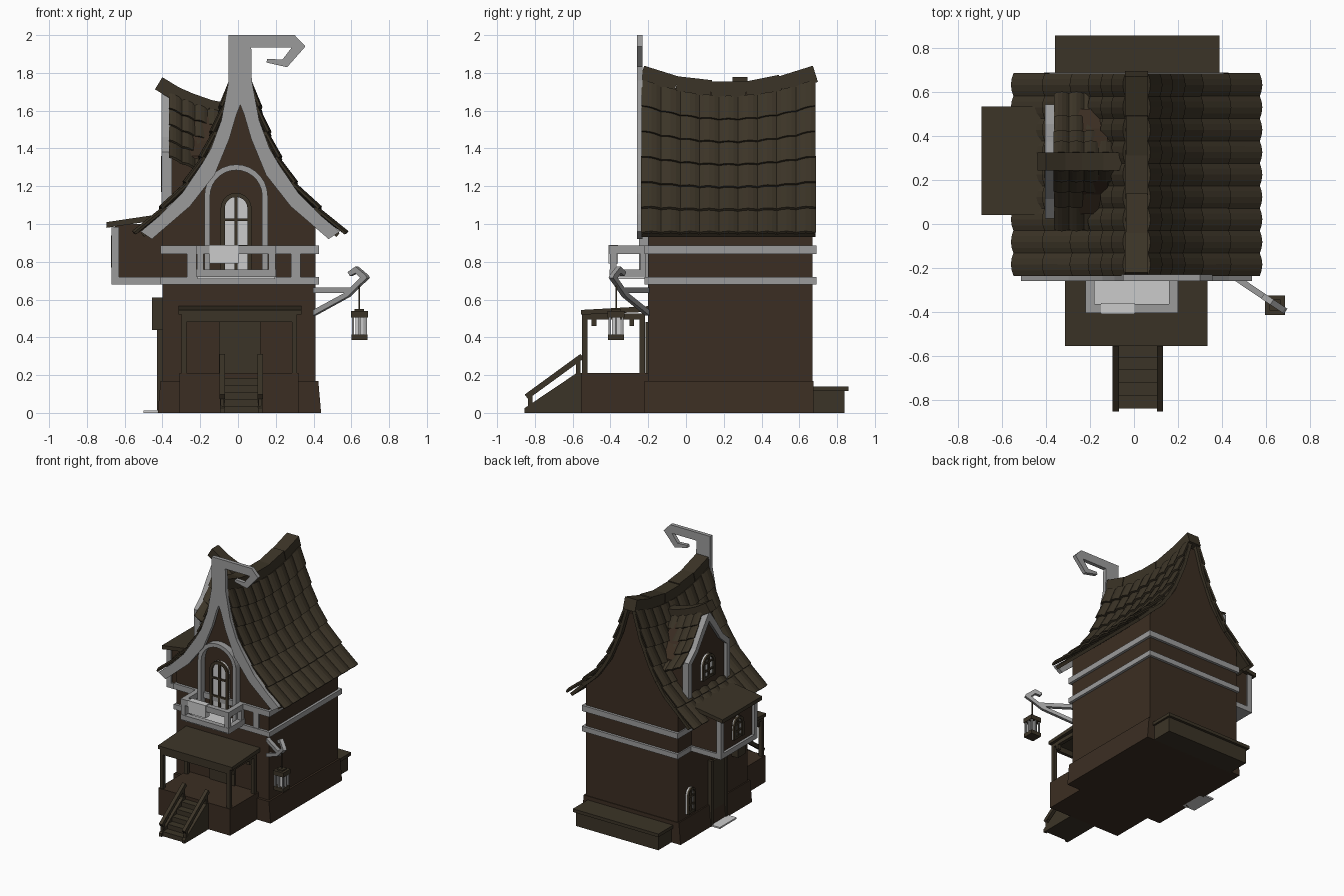
import bpy, bmesh, math
from mathutils import Vector

if "Cube" in bpy.data.objects:
    bpy.data.objects.remove(bpy.data.objects["Cube"])

def material(name, rgb):
    m = bpy.data.materials.new(name)
    m.diffuse_color = (*rgb, 1)
    m.use_nodes = True
    m.node_tree.nodes["Principled BSDF"].inputs["Base Color"].default_value = m.diffuse_color
    return m

WALL = material("dark_wall", (.044, .027, .016))
WOOD = material("dark_wood", (.044, .034, .020))
TRIM = material("grey_trim", (.33, .33, .33))
CX = .012  # roof centre line

def finish(name, bm, mat):
    me = bpy.data.meshes.new(name)
    bm.to_mesh(me)
    bm.free()
    ob = bpy.data.objects.new(name, me)
    bpy.context.collection.objects.link(ob)
    if mat:
        me.materials.append(mat)
    return ob

def prism(name, pts, axis, a, b, mat):
    """Extrude a 2D (horizontal, z) profile along x or y."""
    bm = bmesh.new()
    put = (lambda u, v, d: (u, d, v)) if axis == 'y' else (lambda u, v, d: (d, u, v))
    f = bm.faces.new([bm.verts.new(put(u, v, a)) for u, v in pts])
    r = bmesh.ops.extrude_face_region(bm, geom=[f])
    for v in r['geom']:
        if isinstance(v, bmesh.types.BMVert):
            v.co += Vector(put(0, 0, b - a))
    bmesh.ops.recalc_face_normals(bm, faces=bm.faces)
    return finish(name, bm, mat)

def box(name, x0, x1, y0, y1, z0, z1, mat):
    return prism(name, [(x0, z0), (x1, z0), (x1, z1), (x0, z1)], 'y', y0, y1, mat)

def beam(name, p0, p1, w, h, mat):
    p0, p1 = Vector(p0), Vector(p1)
    bm = bmesh.new()
    bmesh.ops.create_cube(bm, size=1)
    bmesh.ops.scale(bm, vec=((p1 - p0).length, w, h), verts=bm.verts)
    d = p1 - p0
    side = Vector((0, 0, 1)).cross(d).normalized()
    up = d.normalized().cross(side)
    for v in bm.verts:
        c = v.co.copy()
        v.co = (p0 + p1) / 2 + d.normalized() * c.x + side * c.y + up * c.z
    return finish(name, bm, mat)

def arch(c, z0, top, r, n=10):
    return [(c - r, z0)] + [(c - r * math.cos(math.pi * i / n), top - r + r * math.sin(math.pi * i / n))
                            for i in range(n + 1)] + [(c + r, z0)]

def window(name, axis, c, d, z0, top, r, fr=.022):
    """Arched window facing the negative axis direction."""
    prism(name + "_pane", arch(c, z0, top, r), axis, d - .008, d + .01, None)
    prism(name + "_frame", arch(c, z0, top, r) + arch(c, z0, top - fr, r - fr)[::-1], axis, d - .022, d, WOOD)
    bar = lambda u0, u1, a, b: prism(name + "_bar", [(u0, a), (u1, a), (u1, b), (u0, b)], axis, d - .018, d, WOOD)
    bar(c - .008, c + .008, z0, top - .01)
    bar(c - r, c + r, z0, z0 + .02)
    for k in (1, 2):
        z = z0 + (top - z0) * k / 3
        bar(c - r + .005, c + r - .005, z - .007, z + .007)

def lerp(pts, v):
    for (a, p), (b, q) in zip(pts, pts[1:]):
        if v <= b or b == pts[-1][0]:
            return p + (q - p) * (v - a) / (b - a)

def tile_roof(name, place, rows, cols, bulge=.014, lip=.016, base=0, thick=.014, overlap=.06):
    bm = bmesh.new()
    for s in (-1, 1):
        for r in range(rows):
            for c in range(cols):
                g = [[bm.verts.new(place(s, (c + k / 4) / cols, (r + e * (1 + overlap)) / rows,
                                         base + bulge * math.sin(math.pi * k / 4) + lip * e))
                      for k in range(5)] for e in (0, 1)]
                for k in range(4):
                    q = [g[0][k], g[0][k + 1], g[1][k + 1], g[1][k]]
                    bm.faces.new(q if s < 0 else q[::-1])
    ob = finish(name, bm, WOOD)
    m = ob.modifiers.new("thickness", 'SOLIDIFY')
    m.thickness, m.offset = thick, 0
    return ob

# Main walls, gable and plinth
HALF = [(.93, .56), (.955, .525), (1.06, .42), (1.16, .31), (1.315, .205), (1.55, .105), (1.76, .045), (1.9, .03)]
gable = [(lerp(HALF, z) - .04, z) for z in (1.06, 1.16, 1.315, 1.55, 1.72)]
prism("house_walls", [(-.40, 0), (.41, 0), (.41, 1.03)] + [(CX + w, z) for w, z in gable]
      + [(CX - w, z) for w, z in gable[::-1]] + [(-.40, 1.03)], 'y', -.20, .67, WALL)
prism("plinth", [(-.425, 0), (.44, 0), (.425, .17), (-.41, .17)], 'y', -.22, .675, WALL)
for z0, z1 in ((.68, .72), (.84, .885)):
    box("wall_band", -.41, .43, -.22, .69, z0, z1, TRIM)
for x in (-.27, .28):
    box("band_post", x, x + .05, -.215, -.19, .72, .84, TRIM)

# Curved, sagging tiled main roof
def sag(y):
    return -.09 * max(0, 1 - ((y - .225) / .46) ** 2)

def main_place(s, u, t, lift):
    y, z = -.235 + .92 * u, 1.76 - .81 * t
    return Vector((CX + s * lerp(HALF, z), y, z + sag(y) * max(0, 1 - t))) + Vector((s * .85, 0, .5)) * lift
tile_roof("main_roof_tiles", main_place, 6, 9)
tile_roof("roof_deck", main_place, 8, 4, 0, 0, -.018, .025, 0)
for i in range(5):
    a, b = -.235 + .184 * i, -.235 + .184 * (i + 1)
    k = .008 if i % 2 else 0
    beam("ridge_cap", (CX, a, 1.795 + sag(a)), (CX, b, 1.795 + sag(b) + k), .105 - k, .09, WOOD)

# Front bargeboard with curled finial
outer = [(.061, 1.76), (.1, 1.55), (.155, 1.40), (.205, 1.315), (.31, 1.16), (.42, 1.05), (.527, .96)]
inner = [(.468, .92), (.41, .97), (.267, 1.093), (.136, 1.26), (.058, 1.45), (.02, 1.58)]
half = outer + inner
hook = [(-.05, 2), (.30, 2), (.357, 1.94), (.26, 1.83), (.15, 1.855), (.155, 1.875), (.235, 1.87), (.285, 1.935), (.07, 1.935)]
prism("bargeboard", hook + [(CX + w, z) for w, z in half] + [(CX, 1.63)]
      + [(CX - w, z) for w, z in half[::-1]], 'y', -.26, -.23, TRIM)

# Balcony door with arched surround
c = -.01
prism("arch_surround", arch(c, .72, 1.315, .168, 14) + arch(c, .72, 1.285, .138, 14)[::-1], 'y', -.25, -.195, TRIM)
window("balcony_door", 'y', c, -.205, .74, 1.165, .082)

# Balcony
box("balcony_floor", -.215, .195, -.395, -.2, .71, .735, None)
for z0, z1 in ((.72, .76), (.84, .885)):
    box("balcony_front_rail", -.22, .20, -.405, -.365, z0, z1, TRIM)
    for x in (-.22, .16):
        box("balcony_side_rail", x, x + .04, -.37, -.2, z0, z1, TRIM)
for x in (-.22, .16):
    for y in (-.403, -.24):
        box("balcony_post", x + .002, x + .038, y, y + .035, .72, .88, TRIM)
box("balcony_cloth", -.15, .003, -.41, -.36, .79, .89, None)

# Porch deck, posts and roof
box("porch_deck", -.31, .32, -.555, -.2, 0, .21, WALL)
for x in (-.30, .285):
    for y in (-.55, -.245):
        box("porch_post", x, x + .028, y, y + .028, .2, .52, WOOD)
    box("porch_side_beam", x, x + .028, -.55, -.22, .495, .525, WOOD)
    for y in (-.50, -.30):
        box("porch_bracket", x, x + .028, y, y + .025, .46, .5, WOOD)
box("porch_front_beam", -.30, .313, -.55, -.525, .48, .525, WOOD)
prism("porch_roof", [(-.555, .52), (-.2, .535), (-.2, .565), (-.555, .545)], 'x', -.315, .335, WOOD)
box("front_door", -.1, .12, -.215, -.19, .2, .48, WOOD)

# Stairs and handrails
for i in range(5):
    box("stair_step", -.085, .12, -.84 + .058 * i, -.55, .037 * i, .037 * (i + 1), WOOD)
for x in (-.083, .118):
    prism("stair_stringer", [(-.855, 0), (-.55, 0), (-.55, .21), (-.58, .21), (-.855, .025)], 'x', x - .012, x + .012, WOOD)
    beam("handrail", (x, -.845, .085), (x, -.55, .30), .028, .03, WOOD)
    for y, z in ((-.825, .1), (-.57, .29)):
        box("handrail_post", x - .01, x + .01, y - .012, y + .012, 0, z, WOOD)

# Left oriel with lean-to roof
box("oriel_walls", -.65, -.38, .075, .505, .69, 1.0, WALL)
box("oriel_base_band", -.67, -.38, .06, .52, .68, .72, TRIM)
for y in (.06, .48):
    box("oriel_post", -.67, -.63, y, y + .04, .70, .985, TRIM)
prism("oriel_roof", [(-.695, .98), (-.36, 1.03), (-.36, 1.06), (-.695, 1.01)], 'y', .04, .535, WOOD)
window("oriel_window", 'x', .29, -.65, .77, .94, .06)

# Left dormer
DY = .285
RIDGE = [(-.42, 1.745), (-.33, 1.69), (-.25, 1.655), (-.15, 1.62), (-.05, 1.60)]
face = [(.26, 1.03), (.26, 1.38), (.17, 1.46), (.09, 1.58)]
hole = [(.22, 1.03), (.22, 1.36), (.14, 1.43), (.06, 1.54)]
mir = lambda pts, top: [(DY - h, z) for h, z in pts] + [(DY, top)] + [(DY + h, z) for h, z in pts[::-1]]
prism("dormer_trim", mir(face, 1.70) + mir(hole, 1.62)[::-1], 'x', -.405, -.35, TRIM)
box("dormer_sill", -.403, -.35, DY - .258, DY + .258, 1.03, 1.07, TRIM)
prism("dormer_wall", mir([(h - .02, z - .02) for h, z in face], 1.64), 'x', -.38, -.12, WALL)
DROP = [(0, .03), (.13, .09), (.24, .165), (.34, .29), (.37, .33)]

def dormer_place(s, u, t, lift):
    x, dz = -.365 + .27 * u, .34 * t
    return Vector((x, DY + s * lerp(DROP, dz), lerp(RIDGE, x) - .02 - dz)) + Vector((0, s * .7, .7)) * lift
tile_roof("dormer_tiles", dormer_place, 4, 4, .012, .014, 0, .014)
for (xa, za), (xb, zb) in zip(RIDGE, RIDGE[1:]):
    beam("dormer_ridge", (xa, DY, za), (xb, DY, zb), .08, .075, WOOD)
window("dormer_window", 'x', DY, -.385, 1.17, 1.36, .075)

# Left ground floor: door, step, window, wall box
box("side_door", -.415, -.39, .10, .28, .01, .5, WOOD)
for y in (.085, .27):
    box("side_door_jamb", -.43, -.39, y, y + .025, 0, .52, WOOD)
box("side_step", -.50, -.39, .08, .29, 0, .012, None)
window("side_window", 'x', .53, -.405, .2, .40, .045, .014)
box("wall_box", -.455, -.39, -.1, 0, .44, .61, WOOD)

# Bench along the back
box("bench_body", -.345, .375, .66, .84, 0, .115, WOOD)
box("bench_top", -.36, .39, .66, .86, .115, .14, WOOD)

# Lantern bracket, turned out from the front right corner
arm = [(0, .515), (.22, .615), (.30, .68), (.345, .715), (.335, .73), (.27, .775), (.22, .745), (.235, .725),
       (.27, .74), (.30, .715), (.24, .665), (0, .665), (0, .635), (.20, .635), (0, .545)]
br = prism("lantern_bracket", arm, 'y', -.014, .014, TRIM)
br.location = (.405, -.205, 0)
br.rotation_euler.z = math.radians(-34)

# Hanging lantern
lx, ly = .643, -.37
box("lantern_chain", lx - .004, lx + .004, ly - .004, ly + .004, .53, .70, WOOD)
for z0, z1, r in ((.385, .415, .043), (.505, .54, .045), (.54, .55, .025)):
    box("lantern_plate", lx - r, lx + r, ly - r, ly + r, z0, z1, WOOD)
box("lantern_glass", lx - .022, lx + .022, ly - .022, ly + .022, .415, .505, None)
for sx in (-1, 0, 1):
    for sy in (-1, 0, 1):
        if sx or sy:
            px, py = lx + sx * .034, ly + sy * .034
            box("lantern_bar", px - .006, px + .006, py - .006, py + .006, .41, .51, TRIM)
